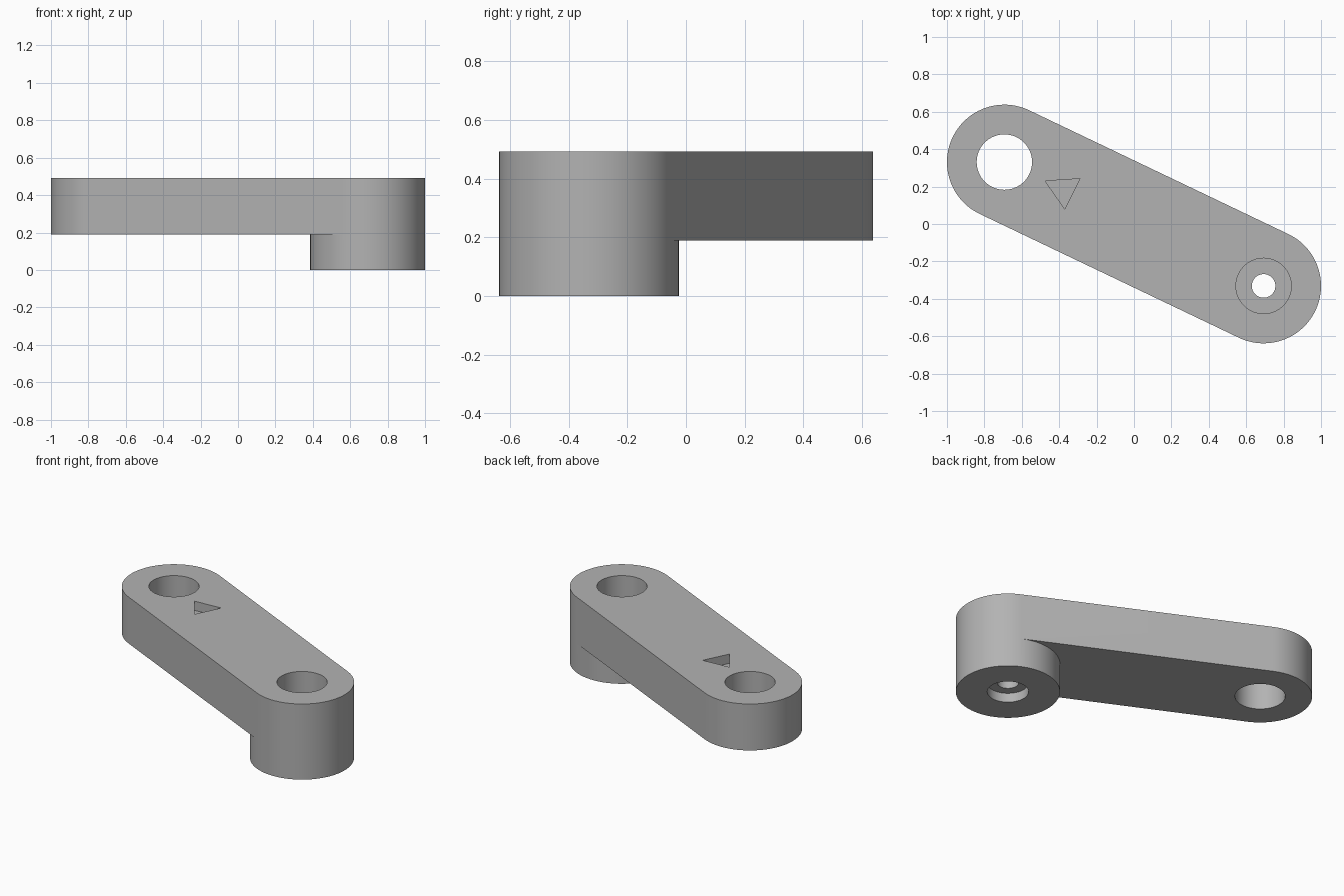
import bpy, bmesh
from math import atan2, cos, sin, pi
from mathutils import Vector

cube = bpy.data.objects.get("Cube")
if cube:
    bpy.data.objects.remove(cube, do_unlink=True)

# Main dimensions
PIVOT = Vector((-0.693, 0.331))      # plain end of the arm
HUB = Vector((0.693, -0.331))        # raised end of the arm
R, ARM_Z, TOP_Z = 0.307, 0.19, 0.492
SEG = 96
axis = HUB - PIVOT
A = atan2(axis.y, axis.x)

grey = bpy.data.materials.new("plain grey")
grey.use_nodes = True
colour = (0.45, 0.45, 0.45, 1)
grey.diffuse_color = colour
grey.node_tree.nodes["Principled BSDF"].inputs["Base Color"].default_value = colour


def arc(centre, radius, start, sweep, n):
    return [(centre.x + radius * cos(start + sweep * i / n),
             centre.y + radius * sin(start + sweep * i / n)) for i in range(n)]


def circle(centre, radius):
    return arc(centre, radius, A - pi / 2, 2 * pi, SEG)


def prism(name, outline, z0, z1):
    """Extrude a flat outline from z0 to z1."""
    bm = bmesh.new()
    base = bm.faces.new([bm.verts.new((x, y, z0)) for x, y in outline])
    ext = bmesh.ops.extrude_face_region(bm, geom=[base])["geom"]
    bmesh.ops.translate(bm, vec=(0, 0, z1 - z0),
                        verts=[v for v in ext if isinstance(v, bmesh.types.BMVert)])
    bmesh.ops.recalc_face_normals(bm, faces=bm.faces)
    mesh = bpy.data.meshes.new(name)
    bm.to_mesh(mesh)
    bm.free()
    mesh.materials.append(grey)
    obj = bpy.data.objects.new(name, mesh)
    bpy.context.collection.objects.link(obj)
    return obj


def combine(target, tool, operation):
    """Apply a boolean and discard the tool."""
    tool.hide_render = True
    mod = target.modifiers.new(operation.lower(), 'BOOLEAN')
    mod.operation, mod.object, mod.solver = operation, tool, 'EXACT'
    bpy.context.view_layer.objects.active = target
    bpy.ops.object.modifier_apply(modifier=mod.name)
    bpy.data.objects.remove(tool, do_unlink=True)


# Straight arm with rounded ends
half = SEG // 2
ends = (arc(HUB, R, A - pi / 2, pi, half) + [tuple(HUB + Vector((-sin(A), cos(A))) * R)]
        + arc(PIVOT, R, A + pi / 2, pi, half) + [tuple(PIVOT + Vector((sin(A), -cos(A))) * R)])
arm = prism("crank_arm", ends, ARM_Z, TOP_Z)

# Round boss under the hub end
combine(arm, prism("hub_boss", circle(HUB, R), 0, ARM_Z), 'UNION')

# Pivot bore, stepped hub bore and triangular pocket
triangle = [(-0.475, 0.23), (-0.37, 0.08), (-0.29, 0.242)]
cuts = [
    ("pivot_bore", circle(PIVOT, 0.148), 0.1, 0.6),
    ("hub_top_recess", circle(HUB, 0.148), 0.13, 0.6),
    ("hub_bottom_recess", circle(HUB, 0.122), -0.1, 0.06),
    ("hub_bore", circle(HUB, 0.063), -0.1, 0.6),
    ("triangle_pocket", triangle, TOP_Z - 0.06, 0.6),
]
for cut in cuts:
    combine(arm, prism(*cut), 'DIFFERENCE')

# Smooth round walls, crisp rims
bpy.ops.object.select_all(action='DESELECT')
arm.select_set(True)
bpy.context.view_layer.objects.active = arm
bpy.ops.object.shade_smooth_by_angle(angle=pi / 6)
